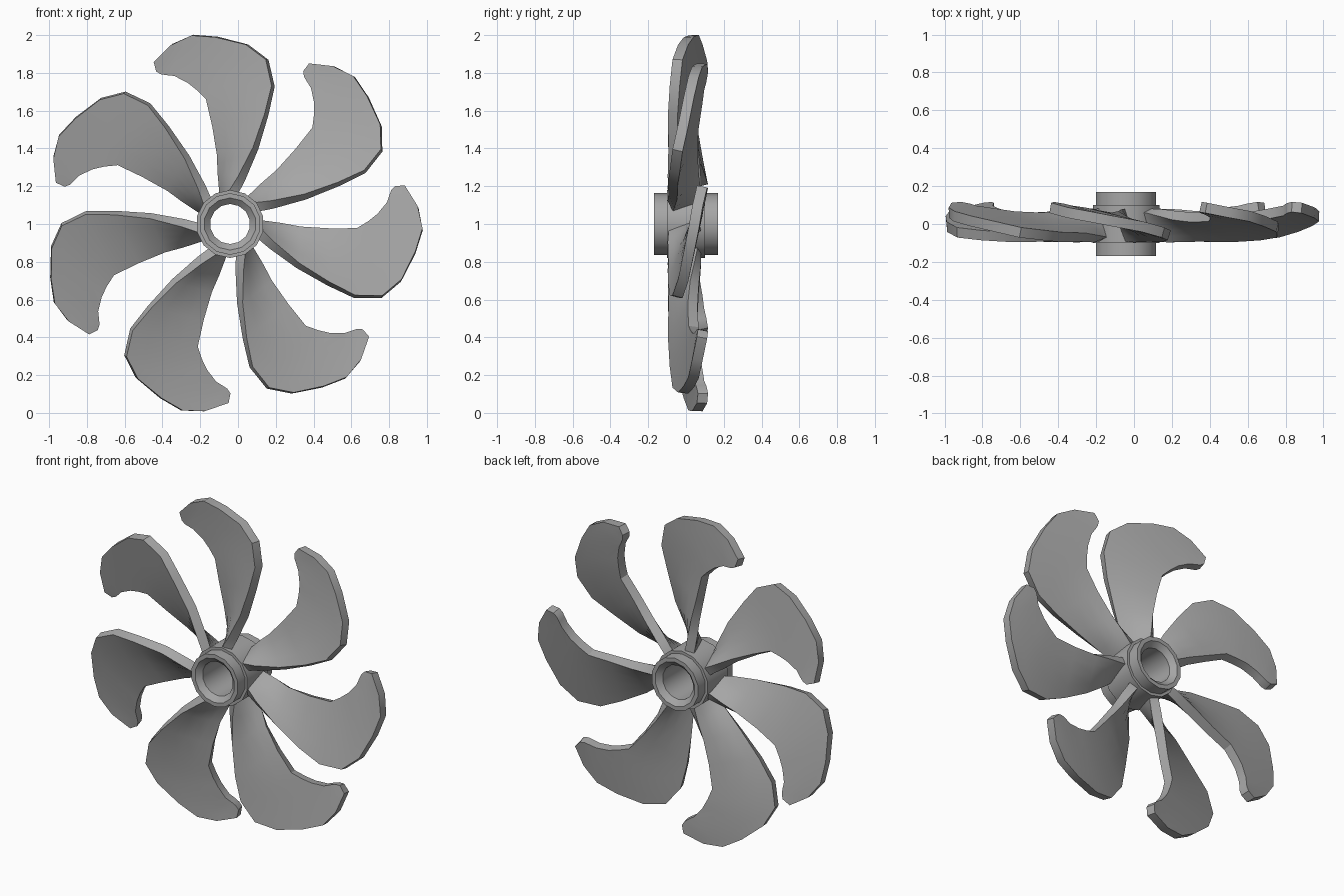
import bpy, bmesh, math
from mathutils import Vector, Matrix

cube = bpy.data.objects.get("Cube")
if cube:
    bpy.data.objects.remove(cube, do_unlink=True)

CENTRE = Vector((-0.042, 0, 1.0))
BLADES = 7

# Single grey metal
grey = bpy.data.materials.new("grey_metal")
grey.use_nodes = True
colour = (0.38, 0.38, 0.38, 1)
grey.diffuse_color = colour
grey.node_tree.nodes["Principled BSDF"].inputs["Base Color"].default_value = colour


def make_object(name, bm):
    mesh = bpy.data.meshes.new(name)
    bmesh.ops.recalc_face_normals(bm, faces=bm.faces[:])
    bm.to_mesh(mesh)
    bm.free()
    mesh.materials.append(grey)
    obj = bpy.data.objects.new(name, mesh)
    bpy.context.scene.collection.objects.link(obj)
    obj.location = CENTRE
    return obj


def activate(obj):
    bpy.ops.object.select_all(action='DESELECT')
    obj.select_set(True)
    bpy.context.view_layer.objects.active = obj


# Hub: closed (radius, y) profile revolved around the y axis
half = [(0.106, 0.14), (0.138, 0.17), (0.163, 0.17), (0.163, 0.1), (0.18, 0.1)]
profile = half + [(r, -y) for r, y in reversed(half)]
sides = BLADES * 2
bm = bmesh.new()
rings = []
for i in range(sides):
    a = math.tau * i / sides
    rings.append([bm.verts.new((r * math.sin(a), y, r * math.cos(a))) for r, y in profile])
for i in range(sides):
    a, b = rings[i], rings[(i + 1) % sides]
    for j in range(len(profile)):
        k = (j + 1) % len(profile)
        bm.faces.new((a[j], a[k], b[k], b[j]))
hub = make_object("hub", bm)
activate(hub)
bpy.ops.object.shade_smooth_by_angle(angle=math.radians(30))

# Blade: leading and trailing edge points (x, y, z) from root to hooked tip
leading = [(.015, -.08, .14), (.02, -.08, .17), (.06, -.08, .24), (.135, -.07, .4),
           (.193, -.07, .58), (.228, -.06, .73), (.196, -.045, .87), (.09, -.015, .95),
           (-.07, .015, .99), (-.2, .04, 1), (-.31, .06, .95), (-.4, .085, .86)]
trailing = [(-.03, .07, .14), (-.033, .07, .18), (-.045, .06, .27), (-.055, .045, .37),
            (-.085, .035, .52), (-.12, .04, .66), (-.17, .05, .71), (-.22, .06, .75),
            (-.29, .07, .785), (-.33, .08, .79), (-.36, .085, .795), (-.385, .09, .81)]
steps = 4
bm = bmesh.new()
rows = [[bm.verts.new(Vector(p).lerp(Vector(q), s / steps)) for s in range(steps + 1)]
        for p, q in zip(leading, trailing)]
for a, b in zip(rows, rows[1:]):
    for s in range(steps):
        bm.faces.new((a[s], a[s + 1], b[s + 1], b[s]))
blade = make_object("blade_1", bm)
activate(blade)
solid = blade.modifiers.new("thickness", 'SOLIDIFY')
solid.thickness = 0.055
solid.offset = 0
bpy.ops.object.modifier_apply(modifier=solid.name)
bm = bmesh.new()
bm.from_mesh(blade.data)
bmesh.ops.recalc_face_normals(bm, faces=bm.faces[:])
bm.to_mesh(blade.data)
bm.free()
bpy.ops.object.shade_smooth_by_angle(angle=math.radians(30))

# Remaining blades spaced evenly around the hub
for i in range(1, BLADES):
    copy = bpy.data.objects.new(f"blade_{i + 1}", blade.data)
    bpy.context.scene.collection.objects.link(copy)
    copy.matrix_world = Matrix.Translation(CENTRE) @ Matrix.Rotation(math.tau * i / BLADES, 4, 'Y')
